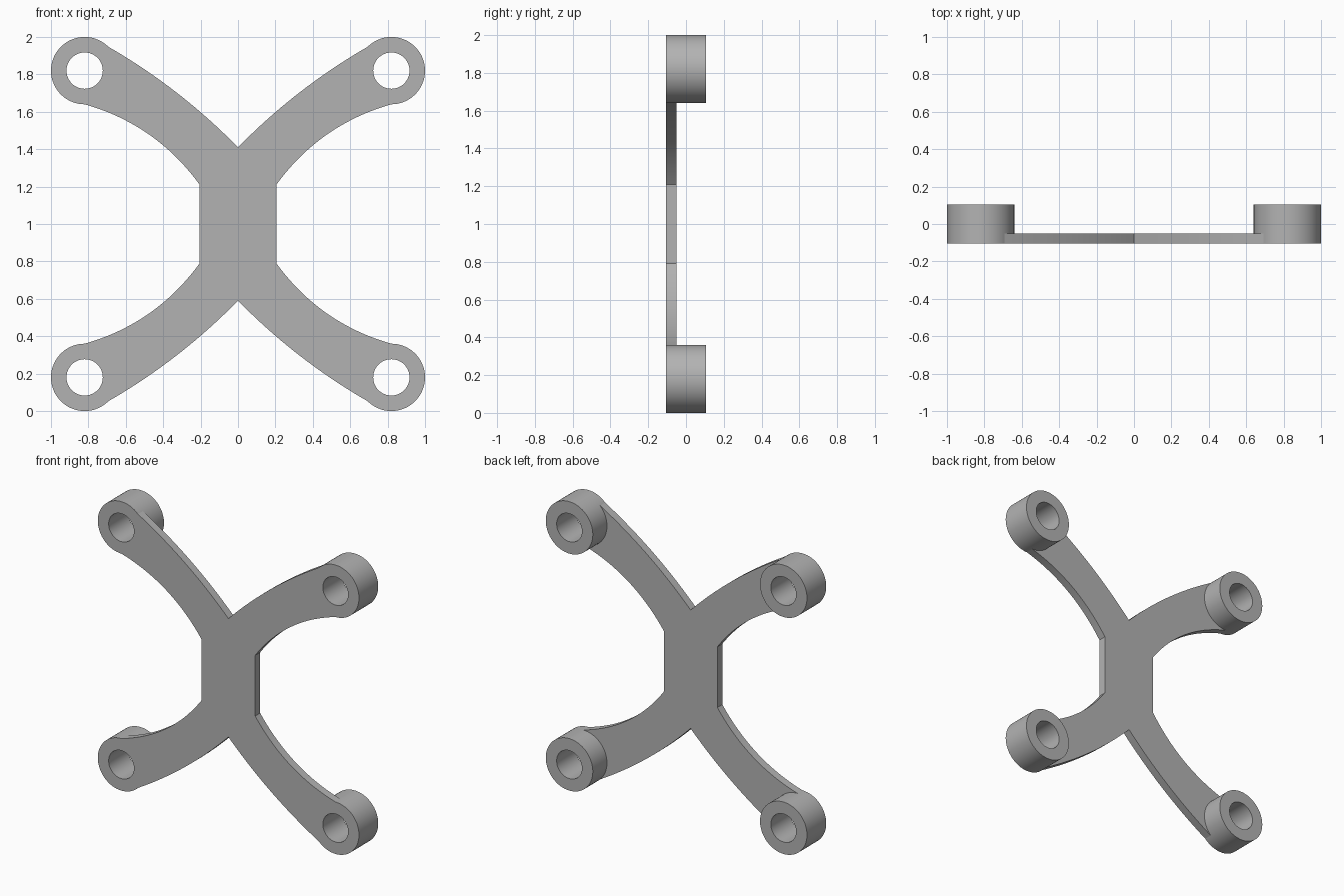
import bpy, bmesh, math
from mathutils import Vector, Matrix

cube = bpy.data.objects.get("Cube")
if cube:
    bpy.data.objects.remove(cube, do_unlink=True)

FRONT, PLATE_BACK, BOSS_BACK = -0.105, -0.05, 0.105
BOSS_X, BOSS_Z = 0.82, 0.82      # boss centre, measured from the middle
BOSS_R, HOLE_R = 0.18, 0.097
MID_Z = 1.0
SEGMENTS = 64

grey = bpy.data.materials.new("plain grey")
grey.use_nodes = True
colour = (0.45, 0.45, 0.45, 1)
grey.diffuse_color = colour
grey.node_tree.nodes["Principled BSDF"].inputs["Base Color"].default_value = colour


def finish(name, bm):
    """Turn a bmesh into a smooth-by-angle grey object."""
    bmesh.ops.recalc_face_normals(bm, faces=bm.faces)
    mesh = bpy.data.meshes.new(name)
    bm.to_mesh(mesh)
    bm.free()
    mesh.materials.append(grey)
    obj = bpy.data.objects.new(name, mesh)
    bpy.context.collection.objects.link(obj)
    bpy.ops.object.select_all(action="DESELECT")
    obj.select_set(True)
    bpy.context.view_layer.objects.active = obj
    bpy.ops.object.shade_smooth_by_angle(angle=math.radians(30))


def bowed(a, b, sag, steps=20):
    """Shallow curve from a to b, bulging to the left of its direction."""
    a, b = Vector(a), Vector(b)
    d = b - a
    normal = Vector((-d.y, d.x)).normalized()
    return [a + d * t + normal * sag * 4 * t * (1 - t)
            for t in (i / steps for i in range(steps + 1))]


def on_boss(degrees):
    a = math.radians(degrees)
    return Vector((BOSS_X + BOSS_R * math.cos(a), BOSS_Z + BOSS_R * math.sin(a)))


# Outline of one arm: lower edge, seat against the boss, upper edge
seat = [on_boss(270 - 135 * i / 24) for i in range(25)]
arm = bowed((0.205, 0.21), seat[0], 0.065)
arm += seat[1:]
arm += bowed((0, 0.41), seat[-1], 0.03)[::-1][1:]

# Reflect the arm into all four quadrants
upper = arm + [Vector((-p.x, p.y)) for p in arm[-2::-1]]
outline = upper + [Vector((p.x, -p.y)) for p in reversed(upper)]

# Flat cross-shaped plate
bm = bmesh.new()
face = bm.faces.new([bm.verts.new((p.x, FRONT, MID_Z + p.y)) for p in outline])
new = bmesh.ops.extrude_face_region(bm, geom=[face])["geom"]
bmesh.ops.translate(bm, vec=(0, PLATE_BACK - FRONT, 0),
                    verts=[v for v in new if isinstance(v, bmesh.types.BMVert)])
finish("cross_plate", bm)

# Hollow round boss at the end of each arm
for side, sx in (("left", 1), ("right", -1)):
    for level, sz in (("upper", 1), ("lower", -1)):
        bm = bmesh.new()
        ring = [bm.verts.new((r, y, 0)) for r, y in (
            (HOLE_R, FRONT), (BOSS_R, FRONT), (BOSS_R, BOSS_BACK), (HOLE_R, BOSS_BACK))]
        edges = [bm.edges.new((ring[i], ring[i - 1])) for i in range(4)]
        bmesh.ops.spin(bm, geom=ring + edges, cent=(0, 0, 0), axis=(0, 1, 0),
                       angle=math.tau, steps=SEGMENTS)
        bmesh.ops.remove_doubles(bm, verts=bm.verts, dist=0.0005)
        bm.transform(Matrix.Translation((sx * BOSS_X, 0, MID_Z + sz * BOSS_Z)))
        finish(f"{level}_{side}_boss", bm)
